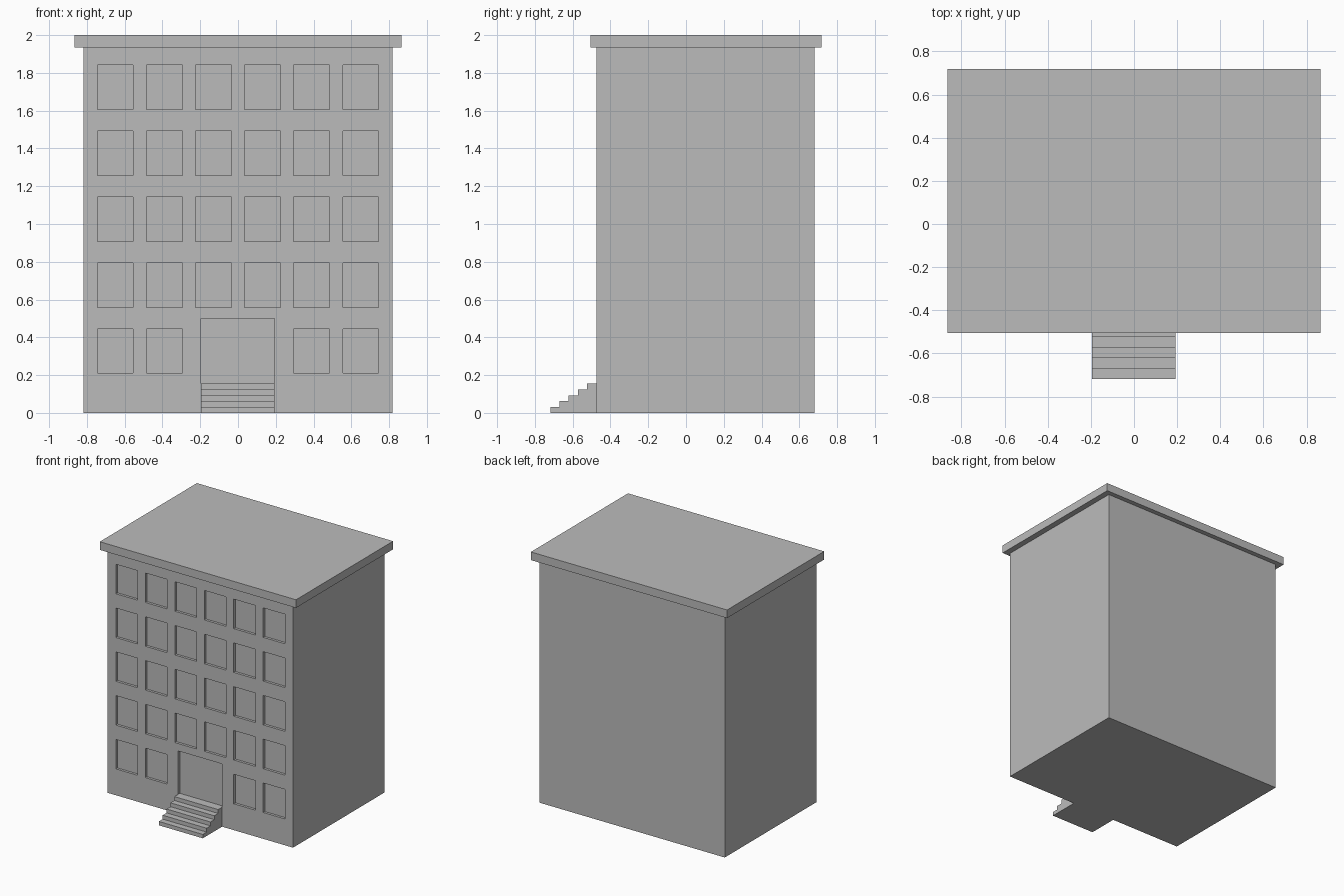
import bpy
import bmesh
from mathutils import Matrix, Vector

cube = bpy.data.objects.get("Cube")
if cube:
    bpy.data.objects.remove(cube, do_unlink=True)

# Single plain grey for the whole building
grey = bpy.data.materials.new("plain grey")
grey.use_nodes = True
colour = (0.5, 0.5, 0.5, 1)
grey.diffuse_color = colour
grey.node_tree.nodes["Principled BSDF"].inputs["Base Color"].default_value = colour


def add_box(bm, low, high):
    low, high = Vector(low), Vector(high)
    matrix = Matrix.Translation((low + high) / 2) @ Matrix.Diagonal((*(high - low), 1))
    bmesh.ops.create_cube(bm, size=1, matrix=matrix)


def finish(name, bm):
    bmesh.ops.recalc_face_normals(bm, faces=bm.faces)
    mesh = bpy.data.meshes.new(name)
    bm.to_mesh(mesh)
    bm.free()
    mesh.materials.append(grey)
    obj = bpy.data.objects.new(name, mesh)
    bpy.context.collection.objects.link(obj)
    return obj


def box(name, low, high):
    bm = bmesh.new()
    add_box(bm, low, high)
    return finish(name, bm)


FRONT, BACK = -0.475, 0.68
RECESS = 0.02
STEPS, STAIR_TOP, STAIR_FRONT = 5, 0.155, -0.718
DOOR = (-0.195, 0.192)

# Main block and overhanging flat roof
walls = box("walls", (-0.818, FRONT, 0), (0.818, BACK, 1.935))
box("roof_slab", (-0.865, -0.505, 1.935), (0.865, 0.718, 2))

# Window and doorway recesses cut into the front wall
bm = bmesh.new()
for row in range(5):
    z = 0.21 + row * 0.349
    for col in range(6):
        if row == 0 and col in (2, 3):
            continue
        x = (col - 2.5) * 0.26
        add_box(bm, (x - 0.095, FRONT - 0.1, z), (x + 0.095, FRONT + RECESS, z + 0.235))
add_box(bm, (DOOR[0], FRONT - 0.1, STAIR_TOP), (DOOR[1], FRONT + RECESS, 0.5))
cutter = finish("recess_cutter", bm)
cutter.hide_render = True
cutter.hide_viewport = True
cut = walls.modifiers.new("recesses", 'BOOLEAN')
cut.operation = 'DIFFERENCE'
cut.solver = 'EXACT'
cut.object = cutter

# Bake the cut, then drop the helper
bpy.context.view_layer.update()
graph = bpy.context.evaluated_depsgraph_get()
walls.data = bpy.data.meshes.new_from_object(walls.evaluated_get(graph))
walls.modifiers.clear()
bpy.data.objects.remove(cutter, do_unlink=True)

# Entrance stairs: stepped side profile extruded across the doorway
tread = (FRONT - STAIR_FRONT) / STEPS
rise = STAIR_TOP / STEPS
profile = [(FRONT, 0), (STAIR_FRONT, 0)]
for i in range(STEPS):
    y = STAIR_FRONT + i * tread
    profile += [(y, (i + 1) * rise), (y + tread, (i + 1) * rise)]
bm = bmesh.new()
side = bm.faces.new([bm.verts.new((DOOR[0], y, z)) for y, z in profile])
extruded = bmesh.ops.extrude_face_region(bm, geom=[side], use_keep_orig=True)
moved = [v for v in extruded["geom"] if isinstance(v, bmesh.types.BMVert)]
bmesh.ops.translate(bm, vec=(DOOR[1] - DOOR[0], 0, 0), verts=moved)
finish("entrance_stairs", bm)
